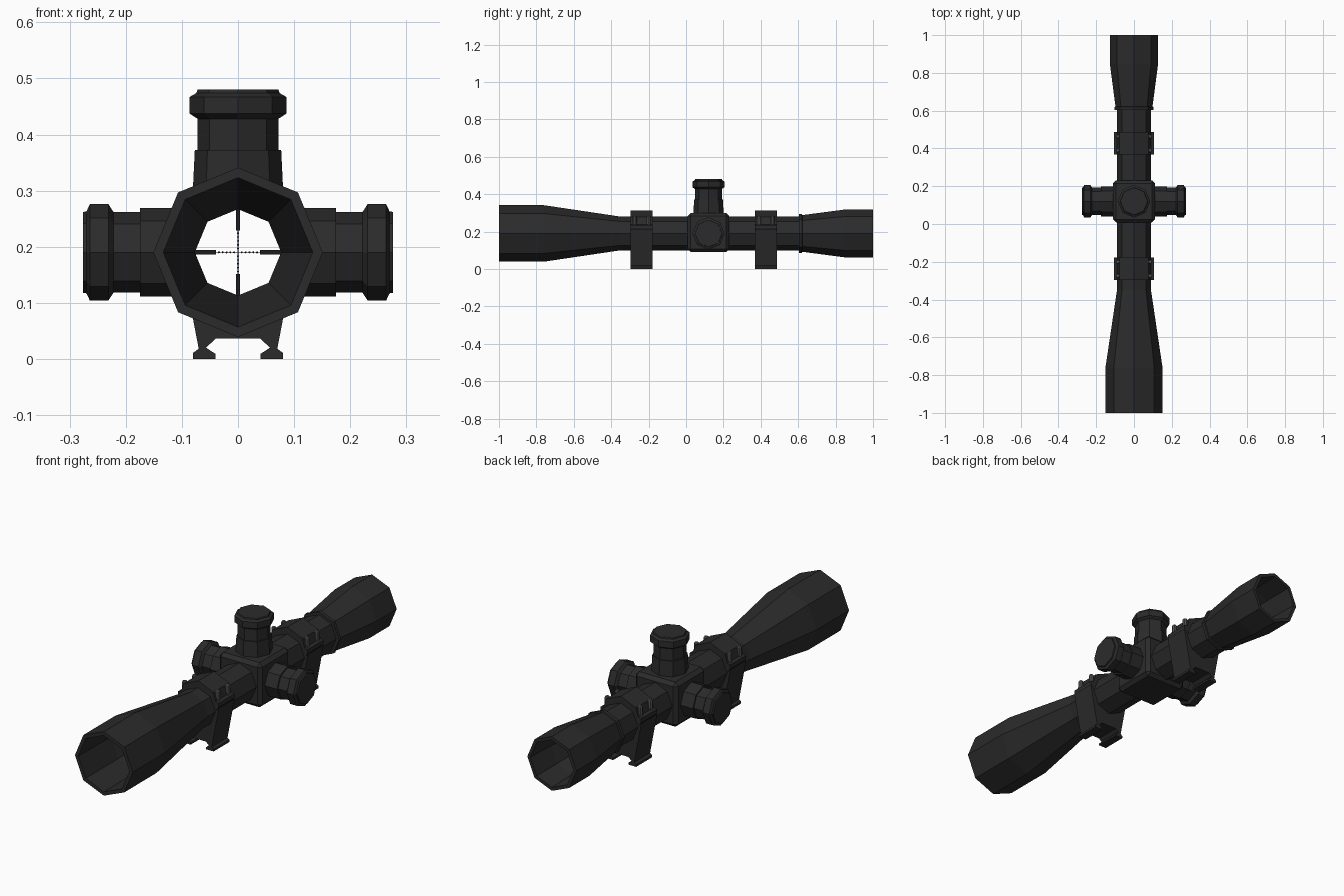
import bpy, bmesh, math
from mathutils import Matrix, Vector

if "Cube" in bpy.data.objects:
    bpy.data.objects.remove(bpy.data.objects["Cube"])

CZ = 0.19          # height of the optical axis
TY = 0.12          # turret position along the scope


def material(name, v):
    m = bpy.data.materials.new(name)
    m.diffuse_color = (v, v, v, 1)
    m.use_nodes = True
    m.node_tree.nodes["Principled BSDF"].inputs["Base Color"].default_value = m.diffuse_color
    return m


BODY = material("matte black", 0.024)
STEEL = material("screw grey", 0.09)
INK = material("reticle black", 0.012)


def finish(name, bm, mat):
    bmesh.ops.recalc_face_normals(bm, faces=bm.faces[:])
    me = bpy.data.meshes.new(name)
    bm.to_mesh(me)
    bm.free()
    me.materials.append(mat)
    ob = bpy.data.objects.new(name, me)
    bpy.context.collection.objects.link(ob)
    return ob


def lathe(name, profile, matrix, closed=False, mat=BODY, sides=8):
    """Spin (radius, height) points about local z; closed = hollow loop, else capped."""
    bm = bmesh.new()
    rings = []
    for r, h in profile:
        rings.append([bm.verts.new(matrix @ Vector((r * math.cos(a), r * math.sin(a), h)))
                      for a in (2 * math.pi * i / sides for i in range(sides))])
    pairs = list(zip(rings, rings[1:]))
    if closed:
        pairs.append((rings[-1], rings[0]))
    for a, b in pairs:
        for i in range(sides):
            j = (i + 1) % sides
            bm.faces.new((a[i], a[j], b[j], b[i]))
    if not closed:
        bm.faces.new(rings[0])
        bm.faces.new(rings[-1])
    return finish(name, bm, mat)


def extrude(name, outline, y0, y1, mat=BODY):
    """Extrude an (x, z) outline along y."""
    bm = bmesh.new()
    f = bm.faces.new([bm.verts.new((x, y0, z)) for x, z in outline])
    new = bmesh.ops.extrude_face_region(bm, geom=[f])["geom"]
    bmesh.ops.translate(bm, vec=(0, y1 - y0, 0),
                        verts=[v for v in new if isinstance(v, bmesh.types.BMVert)])
    return finish(name, bm, mat)


def box(name, center, size, mat=BODY, bevel=0):
    bm = bmesh.new()
    bmesh.ops.create_cube(bm, size=1, matrix=Matrix.Translation(center) @ Matrix.Diagonal((*size, 1)))
    if bevel:
        bmesh.ops.bevel(bm, geom=bm.edges[:], offset=bevel, segments=1, affect='EDGES')
    return finish(name, bm, mat)


def mirrored(half):
    return half + [(-x, z) for x, z in reversed(half) if x > 0]


# Hollow main tube: objective bell, straight tube, collar, eyepiece, then the bore back
AXIS = Matrix.Translation((0, 0, CZ)) @ Matrix.Rotation(-math.pi / 2, 4, 'X')
lathe("scope_tube", [
    (0.151, -1), (0.151, -0.76), (0.09, -0.35), (0.09, 0.604), (0.104, 0.604), (0.104, 0.62),
    (0.098, 0.622), (0.128, 0.85), (0.128, 1.0),
    (0.112, 1.0), (0.108, 0.85), (0.077, 0.62), (0.077, -0.35), (0.131, -0.76), (0.133, -1)],
    AXIS, closed=True)

# Turret block with the bore cut through it
block = box("turret_block", (0, TY, 0.195), (0.222, 0.222, 0.21), bevel=0.016)
cutter = lathe("bore_cutter", [(0.083, -0.2), (0.083, 0.5)], AXIS)
cutter.hide_render = True
cutter.hide_viewport = True
cut = block.modifiers.new("bore", 'BOOLEAN')
cut.operation = 'DIFFERENCE'
cut.object = cutter

# Three adjustment knobs: top, right and left
KNOB = [(0.081, 0.10), (0.077, 0.182), (0.072, 0.182), (0.072, 0.238), (0.086, 0.247),
        (0.086, 0.277), (0.074, 0.284), (0.072, 0.29)]
SIDE = [(0.079, 0.10), (0.079, 0.175), (0.072, 0.175), (0.072, 0.222), (0.086, 0.231),
        (0.086, 0.264), (0.073, 0.27), (0.072, 0.276)]
CENTER = Matrix.Translation((0, TY, CZ))
lathe("elevation_knob", KNOB, CENTER)
lathe("right_knob", SIDE, CENTER @ Matrix.Rotation(math.pi / 2, 4, 'Y'))
lathe("left_knob", SIDE, CENTER @ Matrix.Rotation(-math.pi / 2, 4, 'Y'))

# Mount rings: rail clamp base, cap and four screws each
R = 0.086
arc = [(R * math.cos(a), CZ + R * math.sin(a)) for a in (math.pi * i / 4 for i in range(9))]
base = [(0.107, 0.212), (0.07, 0.018), (0.08, 0.011), (0.08, 0), (0.04, 0),
        (0.04, 0.009), (0.057, 0.02), (0.04, 0.036)]
cap = [(0.106, 0.214), (0.106, 0.234), (0.09, 0.238), (0.078, 0.278), (0, 0.312)]
for tag, y in (("front", -0.237), ("rear", 0.427)):
    extrude(tag + "_mount_base", mirrored(base) + arc[4:], y - 0.059, y + 0.059)
    extrude(tag + "_mount_cap", mirrored(cap) + arc[4::-1], y - 0.059, y + 0.059)
    for sx in (-1, 1):
        for sy in (-1, 1):
            lathe(tag + "_mount_screw", [(0.011, 0.225), (0.011, 0.278), (0.008, 0.282)],
                  Matrix.Translation((sx * 0.086, y + sy * 0.037, 0)), mat=STEEL)

# Reticle: thick posts, fine wires and range dots
for k in range(4):
    d = Vector((round(math.cos(k * math.pi / 2)), 0, round(math.sin(k * math.pi / 2))))
    c = Vector((0, TY, CZ))

    def bar(name, a, b, w):
        size = [abs(v) * (b - a) + (1 - abs(v)) * w for v in d]
        size[1] = w
        box(name, c + d * (a + b) / 2, size, INK)

    bar("reticle_post", 0.039, 0.08, 0.008)
    bar("reticle_wire", 0.0, 0.04, 0.0012)
    bm = bmesh.new()
    for i in range(1, 6):
        bmesh.ops.create_icosphere(bm, subdivisions=1, radius=0.002,
                                   matrix=Matrix.Translation(c + d * 0.0068 * i))
    finish("reticle_dots", bm, INK)
